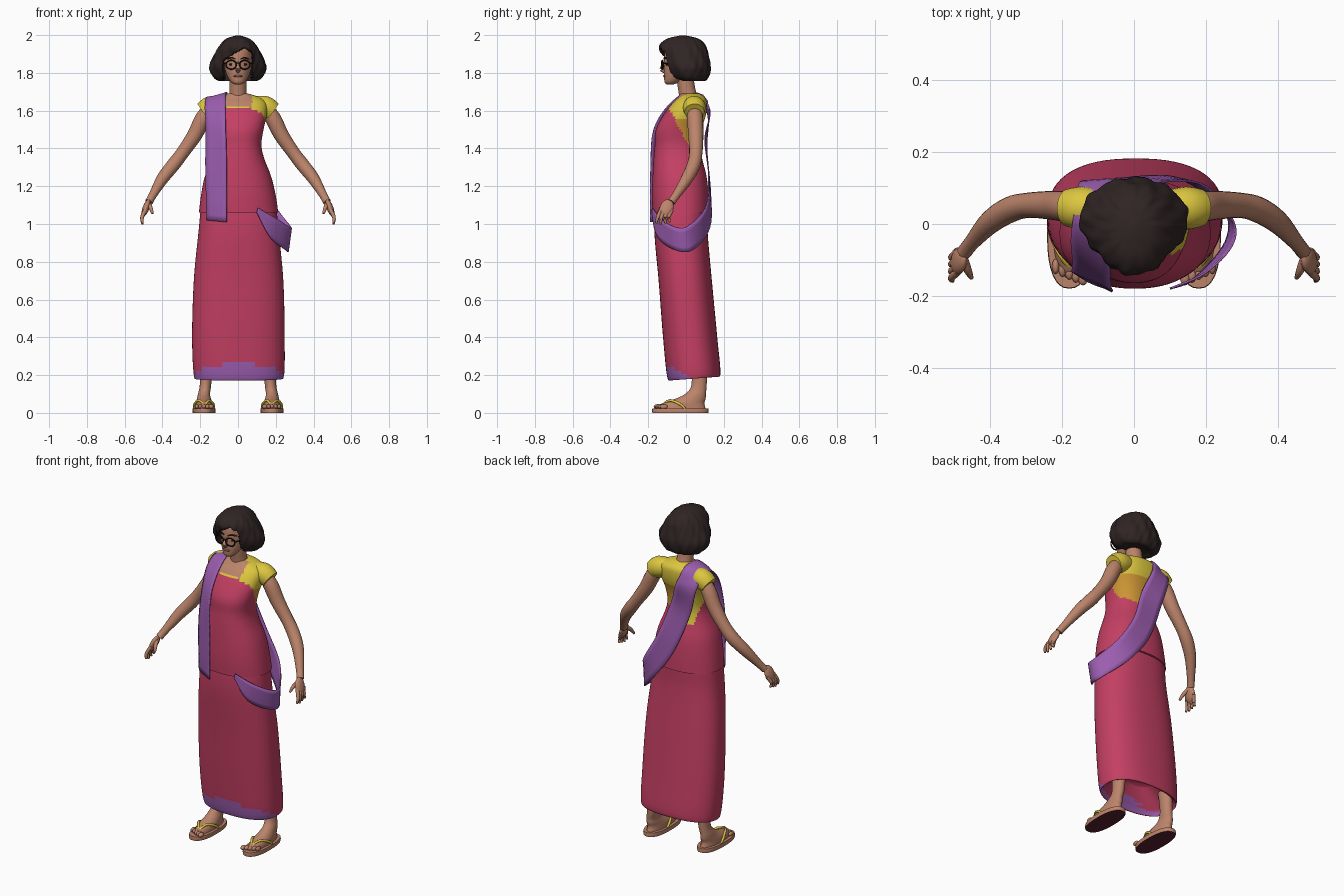
import bpy, bmesh, math
from mathutils import Vector

if "Cube" in bpy.data.objects:
    bpy.data.objects.remove(bpy.data.objects["Cube"])


def material(name, *rgb):
    m = bpy.data.materials.new(name)
    m.use_nodes = True
    m.diffuse_color = (*rgb, 1)
    m.node_tree.nodes["Principled BSDF"].inputs["Base Color"].default_value = (*rgb, 1)
    return m


PINK = material("rose_cloth", .55, .05, .125)
PURPLE = material("purple_cloth", .33, .11, .43)
YELLOW = material("yellow_cloth", .72, .57, .05)
ORANGE = material("orange_cloth", .6, .3, .035)
SKIN = material("skin", .5, .23, .145)
HAIR = material("dark_hair", .03, .018, .018)
BLACK = material("black_frame", .008, .008, .01)
LIPS = material("lips", .36, .12, .09)
MAROON = material("sole_maroon", .1, .015, .03)


def spline(rows, k):
    """Smooth interpolation through rows of numbers."""
    out = []
    for i in range(len(rows) - 1):
        a, b, c, d = (rows[max(0, min(len(rows) - 1, i + j))] for j in (-1, 0, 1, 2))
        for s in range(k):
            t = s / k
            out.append([q + t * (r - p) / 2 + t * t * (p - 2.5 * q + 2 * r - u / 2)
                        + t ** 3 * (1.5 * (q - r) + (u - p) / 2)
                        for p, q, r, u in zip(a, b, c, d)])
    return out + [list(rows[-1])]


def finish(ob, mats):
    for m in mats:
        ob.data.materials.append(m)
    bpy.ops.object.select_all(action='DESELECT')
    ob.select_set(True)
    bpy.context.view_layer.objects.active = ob
    bpy.ops.object.shade_smooth_by_angle(angle=math.radians(55))
    return ob


def skin_grid(name, grid, mats, rule=None, loop=True):
    """Faces between successive rows of points, coloured by a rule."""
    bm = bmesh.new()
    rows = [[bm.verts.new(p) for p in row] for row in grid]
    n = len(rows[0])
    for a, b in zip(rows, rows[1:]):
        for i in range(n if loop else n - 1):
            j = (i + 1) % n
            bm.faces.new((a[i], a[j], b[j], b[i]))
    if loop:
        bm.faces.new(rows[0])
        bm.faces.new(rows[-1])
    bmesh.ops.recalc_face_normals(bm, faces=bm.faces)
    if rule:
        for f in bm.faces:
            f.material_index = rule(f.calc_center_median(), f.normal)
    me = bpy.data.meshes.new(name)
    bm.to_mesh(me)
    bm.free()
    ob = bpy.data.objects.new(name, me)
    bpy.context.collection.objects.link(ob)
    return finish(ob, mats)


def loft(name, rows, mats, n=32, k=4, power=2, rule=None, shape=lambda v: v):
    """Stack of level ovals: centre x, centre y, z, half width, half depth."""
    def bend(c):
        return math.copysign(abs(c) ** (2 / power), c)
    grid = []
    for cx, cy, z, rx, ry in spline(rows, k):
        angles = [math.tau * i / n for i in range(n)]
        grid.append([shape(Vector((cx + rx * bend(math.cos(a)), cy + ry * bend(math.sin(a)), z)))
                     for a in angles])
    return skin_grid(name, grid, mats, rule)


def tube(name, rows, mat, n=14, k=4, side=1):
    """Round tube through points x, y, z, radius."""
    pts = spline([(side * x, y, z, r) for x, y, z, r in rows], k)
    grid = []
    for i, p in enumerate(pts):
        axis = Vector(pts[min(i + 1, len(pts) - 1)][:3]) - Vector(pts[max(i - 1, 0)][:3])
        q = axis.to_track_quat('Z', 'Y')
        ring = [Vector((math.cos(a), math.sin(a), 0)) * p[3]
                for a in (math.tau * j / n for j in range(n))]
        grid.append([Vector(p[:3]) + q @ v for v in ring])
    return skin_grid(name, grid, [mat])


def ball(name, at, size, mat, turn=(0, 0, 0)):
    bpy.ops.mesh.primitive_uv_sphere_add(segments=16, ring_count=10, location=at, rotation=turn)
    ob = bpy.context.object
    ob.name, ob.scale = name, size
    return finish(ob, [mat])


# Long skirt with a tilted, tucked-in hem and a purple front border
def tilt_hem(v):
    v.z += .11 * (v.y - .04) * max(0, 1 - v.z / .6)
    return v


skirt = loft("skirt", [
    (0, .04, .3, .08, .05), (0, .04, .21, .21, .11), (.005, .042, .195, .238, .14),
    (.002, .022, .4, .245, .143), (.003, -.004, .7, .237, .141),
    (.003, -.026, .95, .213, .141), (.003, -.025, 1.1, .195, .138), (0, -.03, 1.2, .15, .12)],
    [PINK, PURPLE], n=64, k=8, power=2.4, shape=tilt_hem,
    rule=lambda c, nor: int(c.z < .205 - .5 * c.y and nor.z > -.6))


# Fitted top: rose body, bare neckline, yellow yoke and back
def top_colour(c, nor):
    if c.y < 0 and c.z > 1.625 - .12 * abs(c.x) and abs(c.x) < .075:
        return 3
    edge = 1.61 - 2 * max(0, c.y + .075) - .3 * max(0, c.x - .06)
    if c.z < max(edge, 1.37 + .5 * c.x):
        return 0
    return 2 if c.z < 1.56 and c.x > -.02 else 1


top = loft("fitted_top", [
    (.003, -.026, 1.06, .21, .151), (.002, -.03, 1.15, .198, .15), (0, -.034, 1.25, .176, .143),
    (0, -.043, 1.35, .138, .128), (0, -.045, 1.42, .124, .12), (0, -.038, 1.5, .135, .121),
    (0, -.006, 1.58, .152, .112), (0, .018, 1.64, .15, .092), (0, .028, 1.67, .115, .072),
    (0, .02, 1.69, .055, .05)],
    [PINK, YELLOW, ORANGE, SKIN], n=72, k=6, power=2.25, rule=top_colour)

# Sash: pairs of edge points from the front, over the shoulder, across the back to the hip
lower = [(-.165, -.135, 1.02), (-.172, -.13, 1.3), (-.17, -.1, 1.5), (-.175, -.04, 1.62),
         (-.165, .04, 1.665), (-.15, .115, 1.58), (-.1, .11, 1.4), (0, .13, 1.16),
         (.13, .125, .98), (.25, .04, .865), (.255, -.05, .86), (.17, -.15, .93),
         (.1, -.18, 1.06)]
upper = [(-.06, -.188, 1.01), (-.06, -.186, 1.3), (-.065, -.17, 1.5), (-.067, -.085, 1.635),
         (-.06, .02, 1.695), (-.03, .125, 1.61), (.03, .1, 1.45), (.1, .12, 1.26),
         (.2, .105, 1.09), (.275, .01, .99), (.272, -.06, .985), (.2, -.135, 1.03),
         (.105, -.178, 1.085)]
steps = 5
sash = skin_grid("sash", [
    [Vector(a).lerp(Vector(b), i / steps) for i in range(steps + 1)]
    for a, b in zip(spline(lower, 6), spline(upper, 6))], [PURPLE], loop=False)
for body in (top, skirt):
    wrap = sash.modifiers.new("wrap", 'SHRINKWRAP')
    wrap.target, wrap.offset, wrap.wrap_mode = body, .007, 'OUTSIDE'
thick = sash.modifiers.new("thickness", 'SOLIDIFY')
thick.thickness, thick.offset = .006, 0

# Neck, head and face
tube("neck", [(0, .02, 1.64, .056), (0, .008, 1.69, .046), (0, -.01, 1.8, .045)], SKIN, n=24)
loft("head", [
    (0, -.085, 1.738, .015, .015), (0, -.075, 1.75, .036, .038), (0, -.05, 1.785, .058, .066),
    (0, -.028, 1.83, .071, .088), (0, -.02, 1.88, .075, .096), (0, -.015, 1.93, .068, .09),
    (0, -.01, 1.97, .03, .04)], [SKIN])
tube("nose", [(0, -.108, 1.86, .007), (0, -.122, 1.835, .011), (0, -.126, 1.818, .014),
              (0, -.112, 1.806, .009)], SKIN, n=10)
ball("mouth", (0, -.11, 1.783), (.024, .011, .007), LIPS)

for s, tag in ((1, "left_"), (-1, "right_")):
    # Eyes, brows and spectacles
    ball(tag + "eye", (s * .033, -.1, 1.845), (.014, .008, .007), BLACK)
    tube(tag + "brow", [(.012, -.117, 1.873, .003), (.035, -.111, 1.88, .005),
                        (.058, -.088, 1.873, .003)], HAIR, n=6, side=s)
    bpy.ops.mesh.primitive_torus_add(location=(s * .036, -.125, 1.843), major_radius=.028,
                                     minor_radius=.004, major_segments=24, minor_segments=6,
                                     rotation=(math.pi / 2, 0, s * .15))
    rim = bpy.context.object
    rim.name, rim.scale = tag + "spectacle_rim", (1, .85, 1)
    finish(rim, [BLACK])
    tube(tag + "spectacle_arm", [(.064, -.12, 1.85, .004), (.077, -.09, 1.852, .003),
                                 (.08, 0, 1.85, .003)], BLACK, n=6, side=s)

    # Cap sleeve, arm and hand
    tube(tag + "sleeve", [(.09, .04, 1.625, .052), (.145, .044, 1.617, .06),
                          (.185, .045, 1.593, .052)], YELLOW, n=24, side=s)
    tube(tag + "arm", [
        (.14, .045, 1.62, .035), (.185, .048, 1.56, .042), (.23, .052, 1.47, .04),
        (.295, .052, 1.375, .035), (.345, .04, 1.31, .036), (.4, .005, 1.24, .032),
        (.45, -.05, 1.155, .022), (.472, -.078, 1.115, .021)], SKIN, n=18, side=s)
    ball(tag + "palm", (s * .487, -.103, 1.085), (.018, .036, .05), SKIN, (-.35, -s * .35, 0))
    for i, finger in enumerate(("index", "middle", "ring", "little")):
        y = -.132 + .019 * i
        tube(tag + finger + "_finger", [(.49, y, 1.075, .011), (.508, y - .018, 1.035, .01),
             (.505, y - .026 + .006 * i, .998 + .006 * abs(i - 1), .006)], SKIN, n=8, side=s)
    tube(tag + "thumb", [(.475, -.095, 1.11, .013), (.462, -.13, 1.085, .011),
                         (.452, -.15, 1.055, .006)], SKIN, n=8, side=s)

    # Foot, toes and sandal
    x = s * .18
    loft(tag + "foot", [
        (x, -.025, .02, .046, .13), (x, -.015, .05, .044, .112), (x, .024, .075, .037, .08),
        (x, .05, .1, .032, .055), (s * .173, .068, .14, .03, .041), (s * .168, .07, .22, .033, .042),
        (s * .165, .06, .35, .045, .05)], [SKIN], n=24)
    for i in range(5):
        ball(tag + "toe", (x + s * (i - 2) * .019, -.15 + .008 * i, .033),
             (.014 - .001 * i, .021, .013), SKIN)
    loft(tag + "sandal_sole", [(x, -.03, 0, .06, .148), (x, -.03, .012, .062, .15),
                               (x, -.03, .024, .06, .148)], [SKIN, MAROON], k=1, power=2.4,
         rule=lambda c, nor: int(nor.z < -.5))
    for end in (-1, 1):
        tube(tag + "sandal_strap", [(.175, -.125, .04, .007), (.18 + end * .026, -.085, .066, .007),
             (.18 + end * .05, -.03, .045, .007), (.18 + end * .052, -.005, .022, .006)],
             YELLOW, n=8, side=s)

tube("spectacle_bridge", [(-.01, -.128, 1.85, .003), (0, -.131, 1.853, .003),
                          (.01, -.128, 1.85, .003)], BLACK, n=6)


# Wavy bobbed hair, pushed in under a side-parted hairline to open the face
def open_face(v):
    a = math.atan2(v.y, v.x)
    wave = 1 + .022 * math.sin(11 * a + 30 * v.z) + .012 * math.sin(19 * a - 50 * v.z)
    v.x, v.y = v.x * wave, v.y * wave
    if v.y < 0 and abs(v.x) < .074 and v.z < 1.93 - .6 * abs(v.x - .035):
        v.y = -.01
    return v


loft("bobbed_hair", [
    (0, .03, 1.765, .07, .045), (0, .03, 1.758, .1, .07), (0, .02, 1.778, .132, .098),
    (0, .012, 1.83, .151, .118), (0, -.004, 1.89, .128, .124), (0, -.018, 1.94, .1, .124),
    (0, -.018, 1.98, .062, .085), (0, -.015, 1.998, .012, .015)],
    [HAIR], n=96, k=6, shape=open_face)
